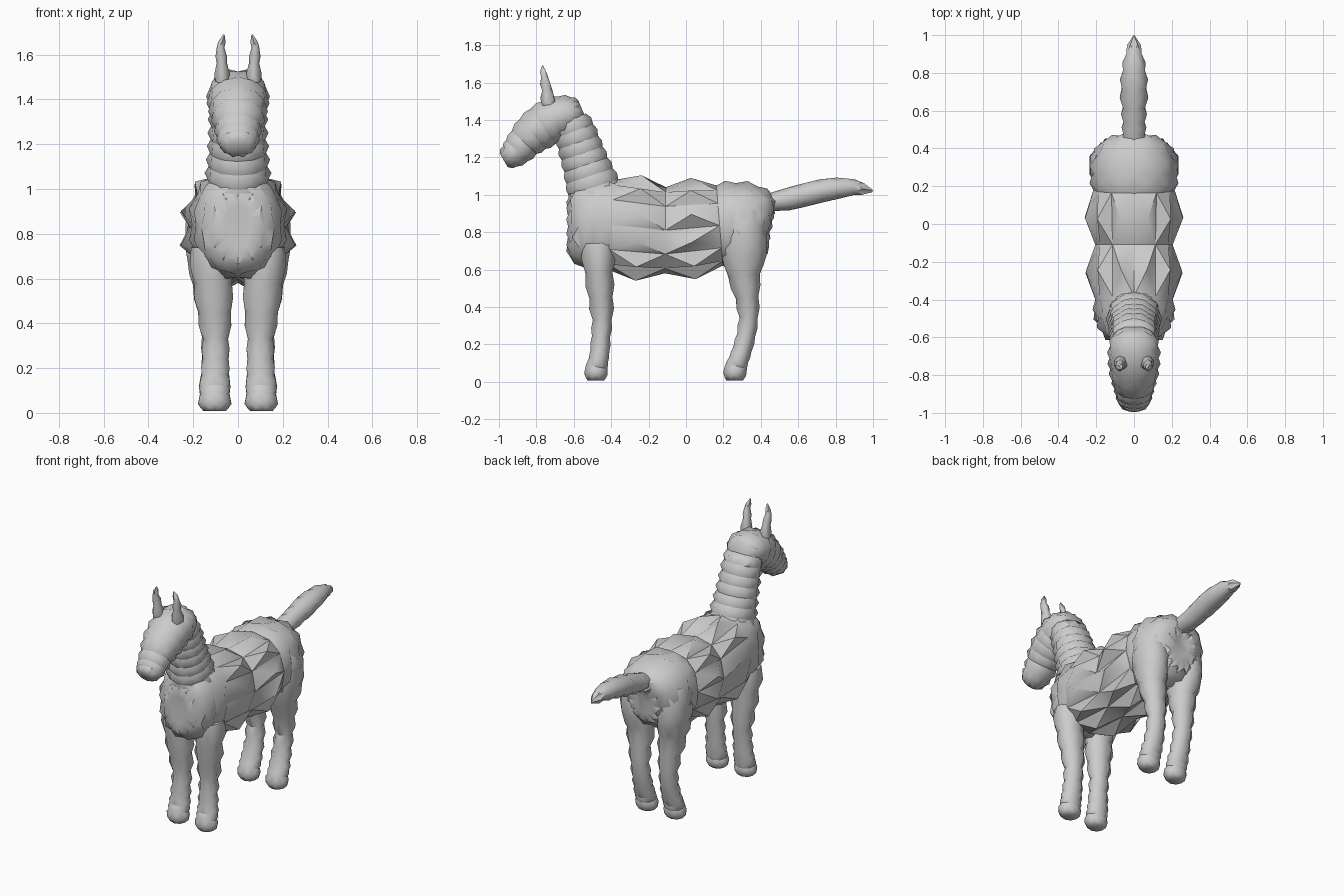
import bpy, bmesh, math
from mathutils import Vector


def loft(name, rings, n, spike, side=1, square=1.0):
    """Skin rings (x, y, z, half width, half depth) along a path, raise each face to a point."""
    bm = bmesh.new()
    centres = [Vector((side * r[0], r[1], r[2])) for r in rings]
    loops = []
    for i, (c, r) in enumerate(zip(centres, rings)):
        t = centres[min(i + 1, len(rings) - 1)] - centres[max(i - 1, 0)]
        t.x = 0
        up = t.normalized().cross(Vector((1, 0, 0)))
        loop = []
        for k in range(n):
            a = 2 * math.pi * k / n
            s, co = math.sin(a), math.cos(a)
            s = math.copysign(abs(s) ** square, s)
            co = math.copysign(abs(co) ** square, co)
            loop.append(bm.verts.new(c + Vector((s * r[3], 0, 0)) + up * co * r[4]))
        loops.append(loop)
    skin = []
    for a, b in zip(loops, loops[1:]):
        for k in range(n):
            j = (k + 1) % n
            skin.append(bm.faces.new((a[k], a[j], b[j], b[k])))
    bm.faces.new(loops[0])
    bm.faces.new(loops[-1])
    bmesh.ops.recalc_face_normals(bm, faces=bm.faces[:])
    bmesh.ops.poke(bm, faces=skin, offset=spike, use_relative_offset=True)
    mesh = bpy.data.meshes.new(name)
    bm.to_mesh(mesh)
    bm.free()
    ob = bpy.data.objects.new(name, mesh)
    bpy.context.collection.objects.link(ob)
    bpy.ops.object.select_all(action='DESELECT')
    ob.select_set(True)
    bpy.context.view_layer.objects.active = ob
    bpy.ops.object.shade_smooth_by_angle(angle=math.radians(50))
    return ob


# Barrel: dense at chest and rump, long faces at the flanks
loft("torso", [
    (0, -.63, .83, .06, .09), (0, -.615, .83, .12, .17), (0, -.575, .83, .165, .215),
    (0, -.50, .84, .19, .235), (0, -.40, .84, .205, .24), (0, -.11, .81, .205, .23),
    (0, .18, .835, .215, .215), (0, .26, .84, .222, .222), (0, .34, .83, .215, .218),
    (0, .405, .81, .18, .195), (0, .435, .80, .12, .145), (0, .445, .80, .05, .07)],
    12, .40, square=.85)

# Neck
loft("neck", [
    (0, -.47, .96, .14, .14), (0, -.495, 1.04, .135, .14), (0, -.515, 1.10, .13, .13),
    (0, -.535, 1.16, .125, .12), (0, -.555, 1.22, .122, .115), (0, -.575, 1.28, .12, .11),
    (0, -.595, 1.34, .12, .105), (0, -.62, 1.40, .115, .09)], 10, .45)

# Head
loft("head", [
    (0, -.555, 1.455, .05, .05), (0, -.59, 1.44, .11, .085), (0, -.65, 1.425, .13, .105),
    (0, -.71, 1.40, .13, .115), (0, -.765, 1.365, .125, .115), (0, -.82, 1.325, .115, .105),
    (0, -.865, 1.28, .10, .09), (0, -.905, 1.235, .092, .08), (0, -.94, 1.205, .085, .066),
    (0, -.975, 1.185, .05, .042)], 10, .40)

# Tail
loft("tail", [
    (0, .36, .945, .04, .035), (0, .43, .955, .06, .045), (0, .48, .965, .065, .052),
    (0, .54, .975, .062, .06), (0, .62, .995, .066, .062), (0, .72, 1.02, .073, .062),
    (0, .81, 1.035, .066, .057), (0, .90, 1.04, .046, .042), (0, .998, 1.02, .004, .006)],
    6, .26)

for side, label in ((-1, "left"), (1, "right")):
    # Ears
    loft(label + "_ear", [
        (.07, -.735, 1.48, .035, .04), (.072, -.745, 1.56, .024, .03),
        (.078, -.758, 1.63, .018, .02), (.063, -.768, 1.69, .003, .003)], 5, .25, side)
    # Front legs running up into the shoulders
    loft(label + "_front_leg", [
        (.125, -.47, .74, .085, .085), (.112, -.465, .58, .085, .072),
        (.105, -.455, .45, .073, .062), (.10, -.448, .33, .056, .05),
        (.10, -.455, .24, .058, .048), (.102, -.46, .165, .062, .05),
        (.104, -.468, .115, .07, .052), (.104, -.477, .08, .066, .058),
        (.104, -.482, .04, .075, .062), (.104, -.482, .008, .05, .045)], 8, .30, side)
    # Hind legs with broad thighs
    loft(label + "_hind_leg", [
        (.13, .31, .92, .09, .10), (.135, .31, .80, .10, .12), (.13, .31, .68, .095, .122),
        (.118, .31, .57, .083, .085), (.11, .327, .45, .068, .060), (.105, .335, .34, .056, .048),
        (.102, .322, .25, .058, .048), (.102, .302, .175, .062, .050), (.104, .283, .12, .07, .052),
        (.104, .27, .085, .066, .058), (.104, .26, .04, .075, .062),
        (.104, .26, .008, .05, .045)], 8, .28, side)
